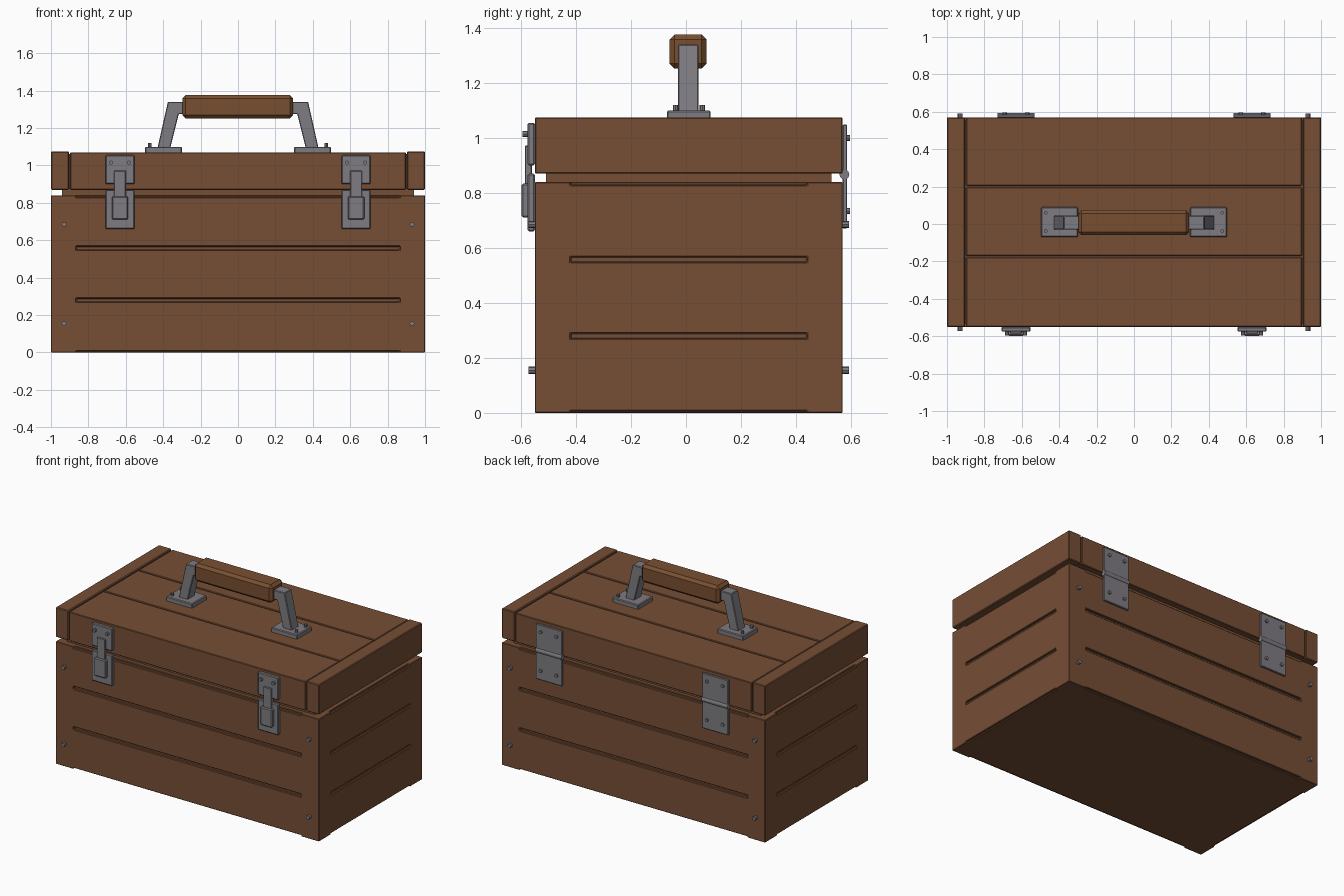
import bpy, bmesh, math
from mathutils import Matrix, Vector

if "Cube" in bpy.data.objects:
    bpy.data.objects.remove(bpy.data.objects["Cube"])

FRONT, BACK, MID = -0.55, 0.57, 0.01


def material(name, rgb):
    m = bpy.data.materials.new(name)
    m.use_nodes = True
    m.diffuse_color = (*rgb, 1)
    m.node_tree.nodes["Principled BSDF"].inputs["Base Color"].default_value = (*rgb, 1)
    return m


wood = material("brown wood", (0.18, 0.077, 0.036))
grip_wood = material("grip wood", (0.19, 0.078, 0.03))
metal = material("grey metal", (0.21, 0.2, 0.22))


def finish(name, bm, mat):
    bmesh.ops.recalc_face_normals(bm, faces=bm.faces)
    mesh = bpy.data.meshes.new(name)
    bm.to_mesh(mesh)
    bm.free()
    mesh.materials.append(mat)
    ob = bpy.data.objects.new(name, mesh)
    bpy.context.collection.objects.link(ob)
    return ob


def add_box(bm, x, y, z):
    size = Vector((x[1] - x[0], y[1] - y[0], z[1] - z[0]))
    centre = Vector((sum(x), sum(y), sum(z))) / 2
    bmesh.ops.create_cube(bm, size=1, matrix=Matrix.Translation(centre) @ Matrix.Diagonal((*size, 1)))


def bevel(ob, width):
    mod = ob.modifiers.new("Bevel", "BEVEL")
    mod.width, mod.segments, mod.limit_method = width, 1, "ANGLE"


def box(name, x, y, z, mat, edge=0.0):
    bm = bmesh.new()
    add_box(bm, x, y, z)
    ob = finish(name, bm, mat)
    if edge:
        bevel(ob, edge)
    return ob


def rod(name, centre, radius, length, axis, mat=metal, sides=8):
    bm = bmesh.new()
    turn = Vector((0, 0, 1)).rotation_difference(Vector(axis)).to_matrix().to_4x4()
    bmesh.ops.create_cone(bm, cap_ends=True, segments=sides, radius1=radius, radius2=radius,
                          depth=length, matrix=Matrix.Translation(centre) @ turn)
    return finish(name, bm, mat)


# Chest body with grooves between the boards
body = box("chest_body", (-1, 1), (FRONT, BACK), (0, 0.84), wood)
bm = bmesh.new()
d = 0.015
for z in ((-0.05, 0.008), (0.27, 0.29), (0.548, 0.568), (0.828, 0.9)):
    for y in (FRONT, BACK):
        add_box(bm, (-0.865, 0.865), (y - d, y + d), z)
    for x in (-1, 1):
        add_box(bm, (x - d, x + d), (-0.42, 0.44), z)
cutter = finish("groove_cutter", bm, wood)
cutter.hide_render = True
cutter.hide_set(True)
cutter.display_type = "WIRE"
cut = body.modifiers.new("Grooves", "BOOLEAN")
cut.operation, cut.solver, cut.object = "DIFFERENCE", "EXACT", cutter
bevel(body, 0.003)

# Recessed lip between body and lid
box("inner_lip", (-0.94, 0.94), (-0.51, 0.53), (0.8, 0.9), wood)

# Lid: core, three top boards, end caps
box("lid_core", (-0.98, 0.98), (FRONT + 0.015, BACK - 0.015), (0.875, 1.06), wood)
edges = (FRONT, -0.175, 0.2, BACK)
for i, name in enumerate(("front", "middle", "back")):
    lo = edges[i] + (0.004 if i else 0)
    hi = edges[i + 1] - (0.004 if i < 2 else 0)
    box(f"lid_board_{name}", (-0.897, 0.897), (lo, hi), (0.87, 1.07), wood, 0.004)
for s, side in ((-1, "right"), (1, "left")):
    box(f"lid_end_{side}", sorted((s * 0.903, s)), (FRONT, BACK), (0.87, 1.075), wood, 0.005)

for s, side in ((-1, "right"), (1, "left")):
    # Front latch
    c = s * 0.631

    def span(w):
        return (c - w / 2, c + w / 2)

    box(f"latch_lid_plate_{side}", span(0.155), (-0.576, FRONT), (0.9, 1.055), metal, 0.005)
    box(f"latch_body_plate_{side}", span(0.155), (-0.576, FRONT), (0.66, 0.87), metal, 0.005)
    box(f"latch_hasp_{side}", span(0.062), (-0.586, -0.56), (0.82, 0.972), metal, 0.003)
    box(f"latch_lever_{side}", span(0.088), (-0.598, -0.57), (0.71, 0.835), metal, 0.006)
    for dx in (-0.048, 0.048):
        rod(f"latch_screw_{side}", (c + dx, -0.58, 1.015), 0.011, 0.03, (0, 1, 0))

    # Back hinge
    box(f"hinge_upper_leaf_{side}", span(0.198), (BACK, 0.586), (0.87, 1.048), metal, 0.003)
    box(f"hinge_lower_leaf_{side}", span(0.198), (BACK, 0.586), (0.67, 0.86), metal, 0.003)
    rod(f"hinge_barrel_{side}", (c, 0.576, 0.867), 0.018, 0.198, (1, 0, 0), sides=12)
    for dx in (-0.06, 0.06):
        for z in (0.735, 1.0):
            rod(f"hinge_screw_{side}", (c + dx, 0.585, z), 0.011, 0.024, (0, 1, 0))

    # Corner screws, front and back
    for y in (FRONT, BACK):
        for z in (0.155, 0.685):
            rod(f"corner_screw_{side}", (s * 0.93, y, z), 0.013, 0.044, (0, 1, 0))

    # Handle foot, screws and bent post
    box(f"handle_foot_{side}", sorted((s * 0.3, s * 0.497)), (-0.07, 0.09), (1.065, 1.1), metal, 0.005)
    for y in (-0.038, 0.06):
        rod(f"foot_screw_{side}", (s * 0.472, y, 1.105), 0.01, 0.03, (0, 0, 1))
    bm = bmesh.new()
    profile = ((0.43, 1.095), (0.375, 1.34), (0.28, 1.34), (0.28, 1.275), (0.317, 1.275), (0.362, 1.095))
    face = bm.faces.new([bm.verts.new((s * x, -0.03, z)) for x, z in profile])
    grown = bmesh.ops.extrude_face_region(bm, geom=[face])["geom"]
    bmesh.ops.translate(bm, vec=(0, 0.075, 0), verts=[v for v in grown if isinstance(v, bmesh.types.BMVert)])
    bevel(finish(f"handle_post_{side}", bm, metal), 0.004)

# Chamfered wooden grip
box("handle_grip", (-0.298, 0.295), (-0.06, 0.075), (1.252, 1.376), grip_wood, 0.018)
